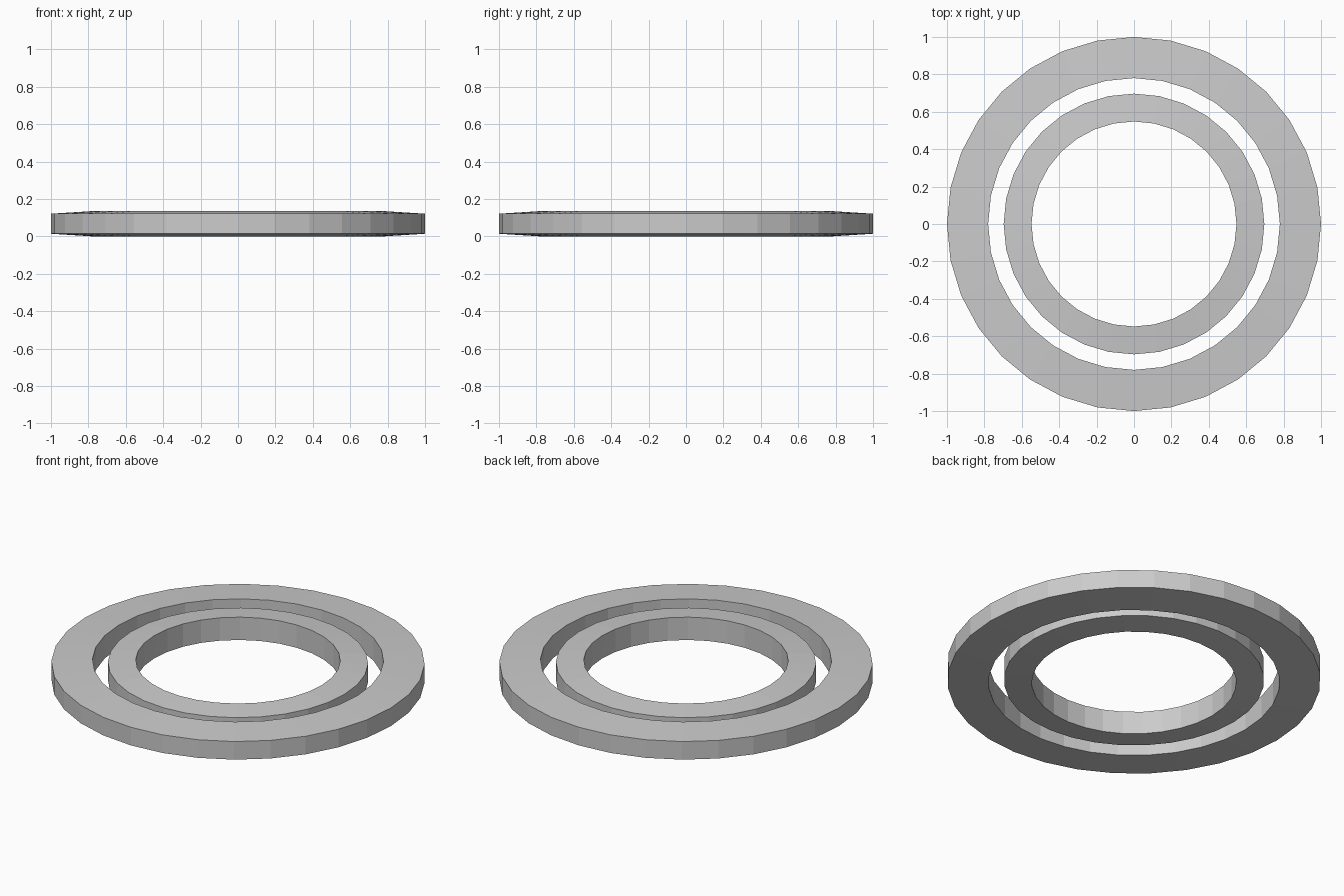
import bpy, bmesh
from math import cos, sin, tau

if "Cube" in bpy.data.objects:
    bpy.data.objects.remove(bpy.data.objects["Cube"])

SIDES = 32


def ring(name, profile):
    """Sweep a closed (radius, z) profile around the z axis."""
    bm = bmesh.new()
    loops = [[bm.verts.new((r * cos(tau * i / SIDES), r * sin(tau * i / SIDES), z))
              for r, z in profile] for i in range(SIDES)]
    n = len(profile)
    for i in range(SIDES):
        a, b = loops[i], loops[(i + 1) % SIDES]
        for j in range(n):
            k = (j + 1) % n
            bm.faces.new((a[j], b[j], b[k], a[k]))
    bmesh.ops.recalc_face_normals(bm, faces=bm.faces)
    mesh = bpy.data.meshes.new(name)
    bm.to_mesh(mesh)
    bm.free()
    obj = bpy.data.objects.new(name, mesh)
    bpy.context.collection.objects.link(obj)
    return obj


def tapered_ring(name, inner, outer):
    # taller at the inner edge, slightly thinner at the rim
    return ring(name, [(outer, 0.014), (outer, 0.121), (inner, 0.135), (inner, 0.0)])


# wide outer ring and narrow inner ring
tapered_ring("outer_ring", 0.78, 1.0)
tapered_ring("inner_ring", 0.548, 0.697)
